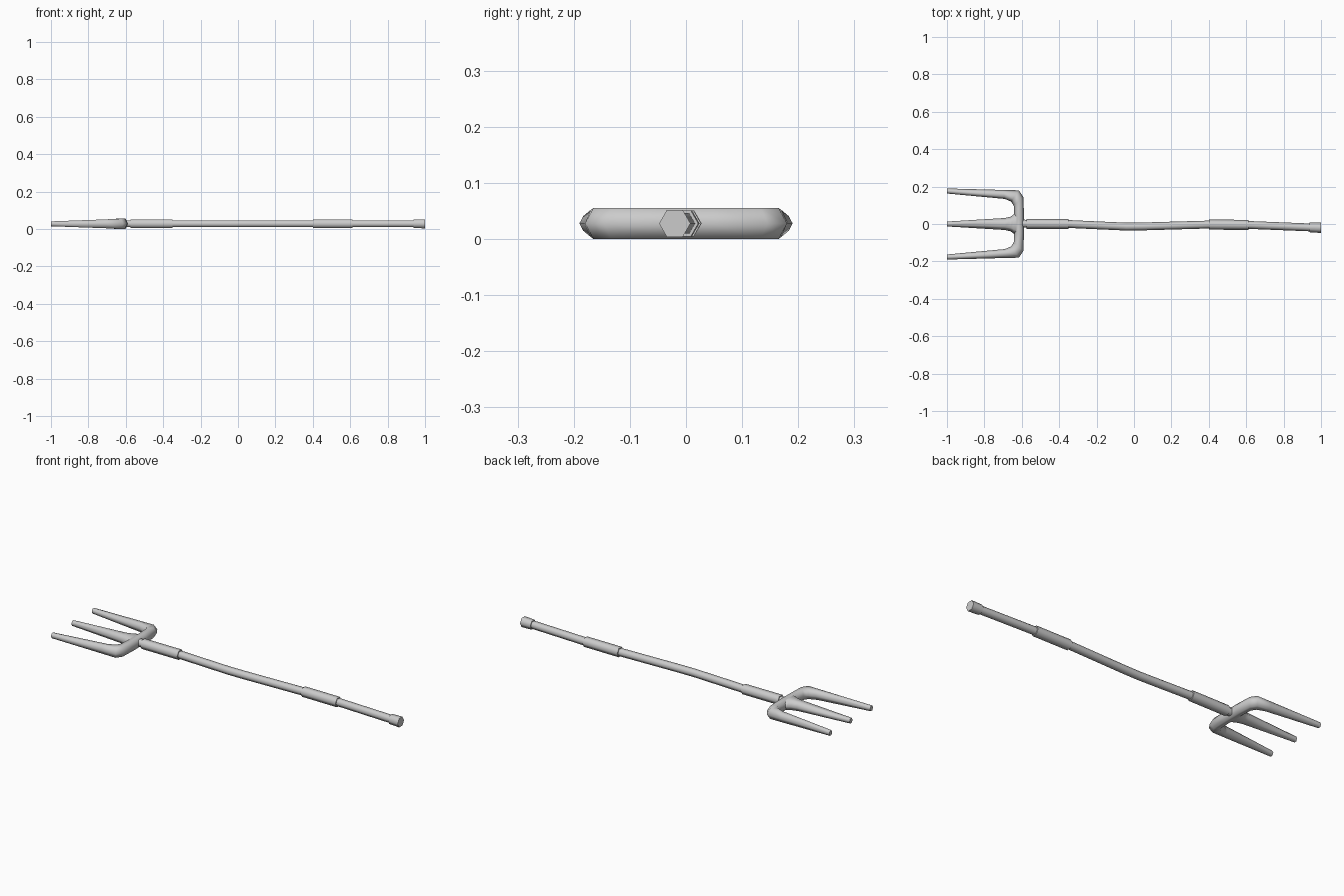
import bpy, bmesh, math

if "Cube" in bpy.data.objects:
    bpy.data.objects.remove(bpy.data.objects["Cube"])

ZC = 0.0275  # height of the centre plane


def hex_loft(name, sections):
    """Loft six-sided rings; each section = (edge point a, edge point b, half height)."""
    bm = bmesh.new()
    rings = []
    for (ax, ay), (bx, by), h in sections:
        ring = []
        for t, s in ((0, 0), (.25, 1), (.75, 1), (1, 0), (.75, -1), (.25, -1)):
            ring.append(bm.verts.new((ax + (bx - ax) * t, ay + (by - ay) * t, ZC + s * h)))
        rings.append(ring)
    for r, q in zip(rings, rings[1:]):
        for i in range(6):
            j = (i + 1) % 6
            bm.faces.new((r[i], r[j], q[j], q[i]))
    bm.faces.new(rings[0])
    bm.faces.new(rings[-1])
    bmesh.ops.recalc_face_normals(bm, faces=bm.faces)
    me = bpy.data.meshes.new(name)
    bm.to_mesh(me)
    bm.free()
    ob = bpy.data.objects.new(name, me)
    bpy.context.collection.objects.link(ob)
    bpy.ops.object.select_all(action='DESELECT')
    ob.select_set(True)
    bpy.context.view_layer.objects.active = ob
    bpy.ops.object.shade_smooth_by_angle(angle=math.radians(75))
    return ob


def rod(name, stations):
    """Regular hexagonal rod through (x, y, radius) stations."""
    return hex_loft(name, [((x, y - r), (x, y + r), r * 0.866) for x, y, r in stations])


# Slightly crooked wooden shaft
rod("shaft", [(-0.62, 0.002, .021), (-0.35, 0.0, .021), (-0.2, -0.007, .021),
              (-0.04, -0.014, .021), (0.05, -0.013, .021), (0.4, -0.003, .021),
              (0.61, -0.005, .021), (0.96, -0.019, .021)])

# Grip sleeves and end cap
rod("front_grip", [(-0.575, 0.001, .027), (-0.35, 0.0, .027)])
rod("rear_grip", [(0.4, -0.003, .027), (0.612, -0.005, .027)])
rod("end_cap", [(0.938, -0.018, .026), (1.0, -0.02, .028)])

# Outer tines and crossbar: (outer edge, inner edge, half height), mirrored across y
half = [((-1.0, .19), (-1.0, .163), .013),
        ((-.70, .182), (-.69, .134), .024),
        ((-.615, .180), (-.657, .120), .0275),
        ((-.592, .145), (-.643, .098), .0275),
        ((-.588, .05), (-.641, .05), .0275)]
mirrored = [((a[0], -a[1]), (b[0], -b[1]), h) for a, b, h in reversed(half)]
hex_loft("outer_tines", half + mirrored)

# Middle tine flaring into the crossbar
hex_loft("middle_tine", [((x, -w), (x, w), h) for x, w, h in
                         ((-1.0, .013, .013), (-.69, .032, .024), (-.66, .039, .0265),
                          (-.645, .05, .027), (-.625, .07, .027))])
